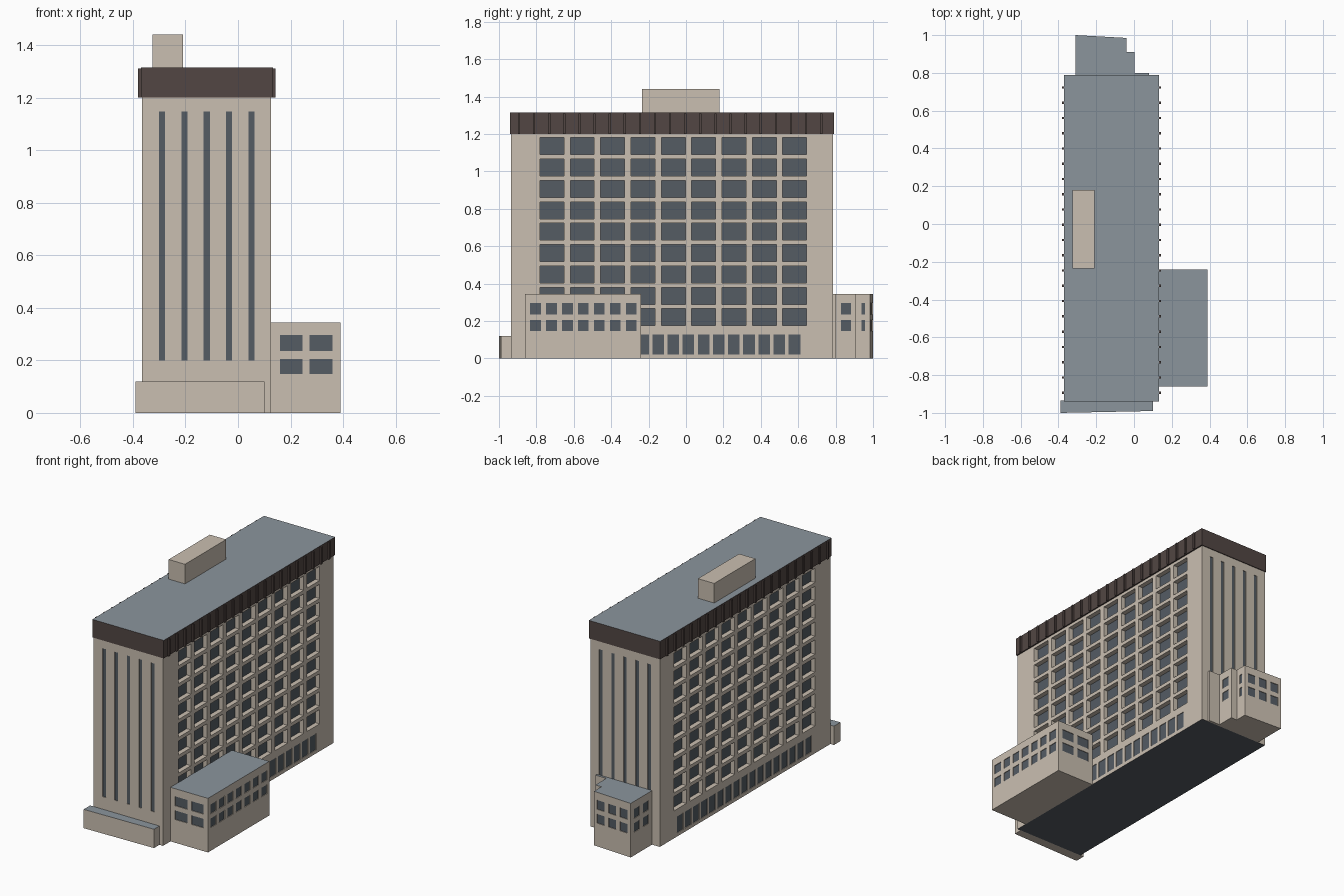
import bpy, bmesh
from mathutils import Vector

if "Cube" in bpy.data.objects:
    bpy.data.objects.remove(bpy.data.objects["Cube"])


def material(name, rgb):
    m = bpy.data.materials.new(name)
    m.use_nodes = True
    m.diffuse_color = (*rgb, 1)
    m.node_tree.nodes["Principled BSDF"].inputs["Base Color"].default_value = (*rgb, 1)
    return m


STONE = material("beige stone", (0.59, 0.52, 0.44))
ROOF = material("grey roof", (0.26, 0.30, 0.335))
GLASS = material("dark glass", (0.09, 0.107, 0.127))
CROWN = material("brown cladding", (0.085, 0.062, 0.057))


def finish(bm, name, mats):
    bmesh.ops.remove_doubles(bm, verts=bm.verts, dist=0.0001)
    mesh = bpy.data.meshes.new(name)
    bm.to_mesh(mesh)
    bm.free()
    for m in mats:
        mesh.materials.append(m)
    obj = bpy.data.objects.new(name, mesh)
    bpy.context.scene.collection.objects.link(obj)
    return obj


def face(bm, pts, index):
    f = bm.faces.new([bm.verts.new(p) for p in pts])
    f.material_index = index
    return f


def row(count, centre, pitch, size):
    """Evenly spaced (start, end) openings about a centre."""
    first = centre - pitch * (count - 1) / 2
    return [(first + i * pitch - size / 2, first + i * pitch + size / 2) for i in range(count)]


def facade(bm, p, q, z0, z1, columns=(), rows=(), depth=0.004):
    """Wall from p to q, with glass set back behind every column/row crossing."""
    p, q = Vector((*p, 0)), Vector((*q, 0))
    along = (q - p).normalized()
    inward = Vector((-along.y, along.x, 0)) * depth

    def at(u, z, inside=False):
        return p + along * u + Vector((0, 0, z)) + (inward if inside else Vector())

    us = [0] + [u for c in columns for u in c] + [(q - p).length]
    zs = [z0] + [z for r in rows for z in r] + [z1]
    for i in range(len(us) - 1):
        for j in range(len(zs) - 1):
            cell = [(us[i], zs[j]), (us[i + 1], zs[j]), (us[i + 1], zs[j + 1]), (us[i], zs[j + 1])]
            if i % 2 and j % 2:
                face(bm, [at(*c, True) for c in cell], 1)
                for a, b in zip(cell, cell[1:] + cell[:1]):
                    face(bm, [at(*a), at(*b), at(*b, True), at(*a, True)], 0)
            else:
                face(bm, [at(*c) for c in cell], 0)


def building(name, footprint, height, walls, dark_floor=False):
    """Counter-clockwise footprint; walls maps an edge number to its window bands."""
    bm = bmesh.new()
    for i, p in enumerate(footprint):
        q = footprint[(i + 1) % len(footprint)]
        for band in walls.get(i, [(0, height)]):
            facade(bm, p, q, *band)
    face(bm, [(x, y, height) for x, y in footprint], 2)
    base = face(bm, [(x, y, 0) for x, y in reversed(footprint)], 0)
    if dark_floor:
        bmesh.ops.inset_individual(bm, faces=[base], thickness=0.03)
        base.material_index = 1
    return finish(bm, name, [STONE, GLASS, ROOF])


def box(name, x0, x1, y0, y1, z0, z1, mat, top=None):
    bm = bmesh.new()
    bmesh.ops.create_cube(bm, size=1)
    for v in bm.verts:
        v.co = ((x0, x1)[v.co.x > 0], (y0, y1)[v.co.y > 0], (z0, z1)[v.co.z > 0])
    for f in bm.faces:
        f.material_index = int(f.normal.z > 0.5 and top is not None)
    return finish(bm, name, [mat] + ([top] if top else []))


def rect(x0, x1, y0, y1):
    return [(x0, y0), (x1, y0), (x1, y1), (x0, y1)]


# Tower: slit windows on the ends, deep window grids on the long sides
def long_side(centre):
    return [(0, 0.15, row(17, centre, 0.081, 0.062), row(1, 0.075, 0, 0.105)),
            (0.15, 1.2, row(9, centre, 0.1622, 0.128), row(9, 0.678, 0.1143, 0.091), 0.03)]


def slits(centre):
    return [(0, 1.2, row(5, centre, 0.0855, 0.023), [(0.2, 1.147)])]


building("tower", rect(-0.365, 0.125, -0.935, 0.785), 1.2,
         {0: slits(0.246), 1: long_side(0.867), 2: slits(0.244), 3: long_side(0.853)}, True)

# Crown band with vertical fins, and the rooftop plant room
box("crown_band", -0.37, 0.133, -0.94, 0.79, 1.2, 1.315, CROWN, ROOF)
for side, x in (("right", -0.374), ("left", 0.137)):
    for i, (y0, y1) in enumerate(row(21, -0.085, 0.0808, 0.012)):
        box(f"{side}_crown_fin_{i + 1}", x - 0.006, x + 0.006, y0, y1, 1.2, 1.31, CROWN)
box("plant_room", -0.325, -0.21, -0.235, 0.18, 1.31, 1.44, STONE)

# Side annex
LOW = [(0.148, 0.206), (0.236, 0.296)]
pair = [(0, 0.345, row(2, 0.134, 0.114, 0.086), LOW)]
building("side_annex", rect(0.125, 0.39, -0.86, -0.24), 0.345,
         {0: pair, 1: [(0, 0.345, row(7, 0.311, 0.0853, 0.058), LOW)], 2: pair})

# Stepped rear annex
outline = [(-0.31, 0.785), (0.08, 0.785), (0.08, 0.8), (0.003, 0.8), (0.003, 0.91),
           (-0.04, 0.91), (-0.04, 0.985), (-0.31, 1.0)]
building("rear_annex", outline, 0.345,
         {3: [(0, 0.345, row(1, 0.055, 0, 0.055), LOW)],
          5: [(0, 0.345, row(1, 0.037, 0, 0.02), LOW)],
          6: [(0, 0.345, row(3, 0.135, 0.085, 0.055), LOW)],
          7: [(0, 0.345, row(2, 0.107, 0.09, 0.055), LOW)]})

# Low front entrance block
building("front_block", [(-0.39, -1.0), (0.1, -0.99), (0.1, -0.935), (-0.39, -0.935)], 0.12, {})
